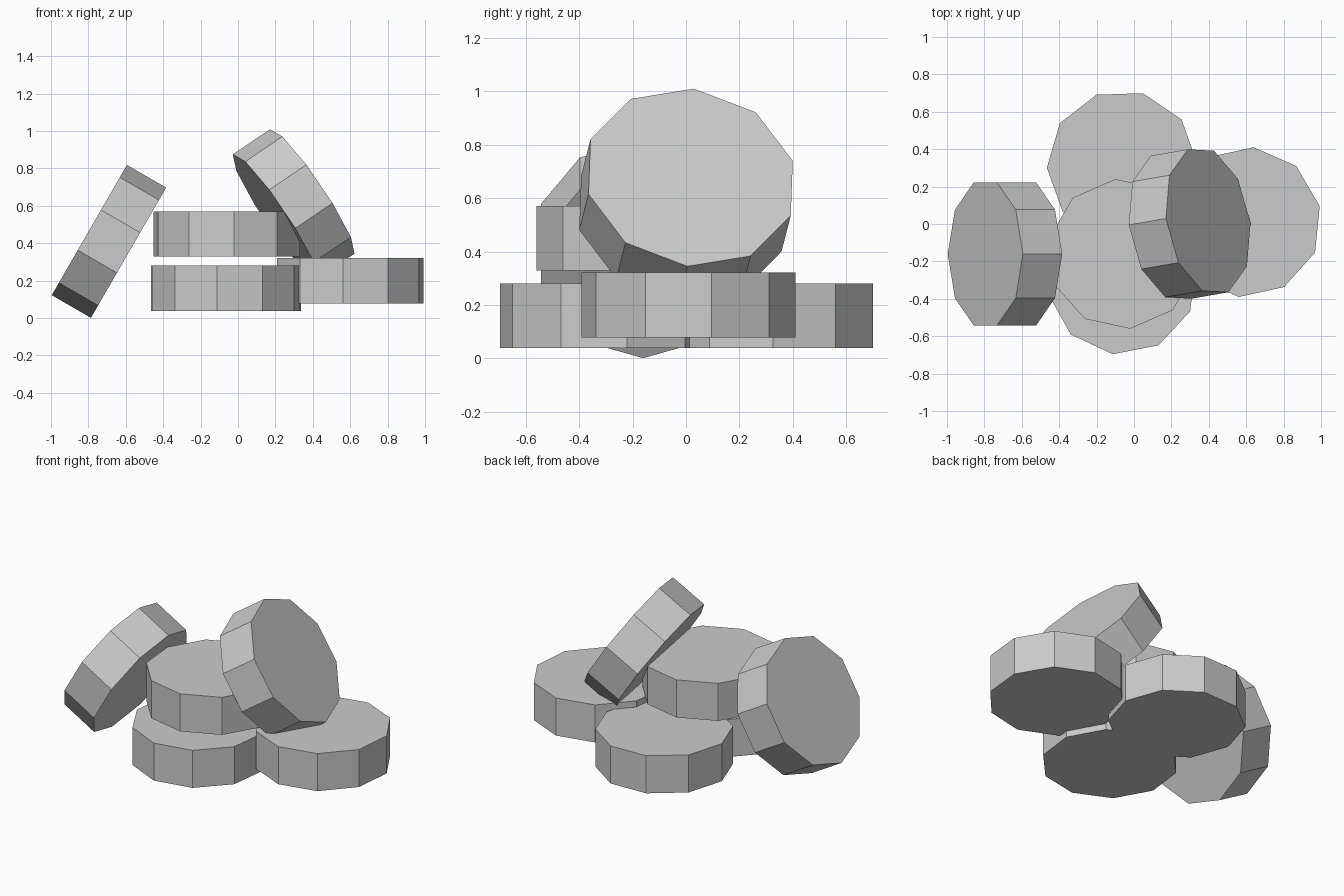
import bpy, math
from mathutils import Vector, Matrix

if "Cube" in bpy.data.objects:
    bpy.data.objects.remove(bpy.data.objects["Cube"])

RADIUS, HEIGHT, SIDES = 0.402, 0.242, 10


def disc(name, center, axis, toward):
    """Ten-sided disc whose first corner points along 'toward'."""
    z = Vector(axis).normalized()
    x = Vector(toward)
    x = (x - z * x.dot(z)).normalized()
    y = z.cross(x)
    bpy.ops.mesh.primitive_cylinder_add(vertices=SIDES, radius=RADIUS, depth=HEIGHT)
    ob = bpy.context.object
    ob.name = ob.data.name = name
    # the cylinder primitive's first corner lies on local +Y
    rot = Matrix((-y, x, z)).transposed().to_4x4()
    ob.matrix_world = Matrix.Translation(center) @ rot
    return ob


def flat_disc(name, center, phase):
    a = math.radians(phase)
    return disc(name, center, (0, 0, 1), (math.cos(a), math.sin(a), 0))


# Discs lying flat at the bottom of the pile
flat_disc("back_disc", (-0.064, 0.313, 0.16), 1.8)
flat_disc("front_disc", (-0.064, -0.297, 0.16), 11)
flat_disc("right_disc", (0.60, 0.01, 0.20), 12.3)

# Disc stacked on the bottom layer
flat_disc("upper_disc", (-0.06, -0.16, 0.45), 23.7)

# Discs leaning on the pile
disc("left_leaning_disc", (-0.69, -0.16, 0.41), (-0.866, 0, 0.5), (0.5, 0, 0.866))
disc("right_leaning_disc", (0.2975, 0.0, 0.61), (0.82, 0.143, 0.553), (-0.2275, 0.012, 0.332))
